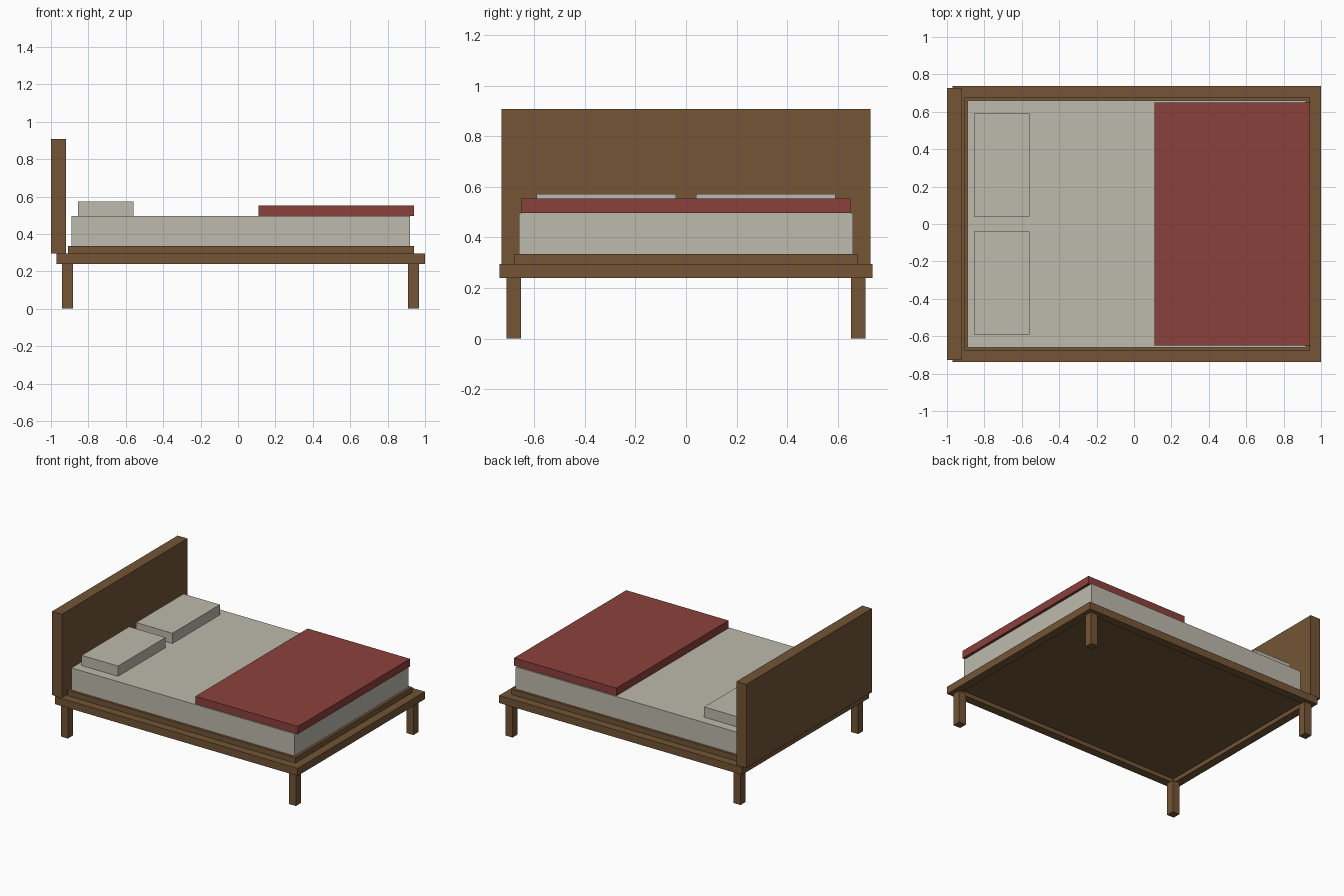
import bpy

if "Cube" in bpy.data.objects:
    bpy.data.objects.remove(bpy.data.objects["Cube"])


def srgb(r, g, b):
    return [((c / 255 + 0.055) / 1.055) ** 2.4 for c in (r, g, b)] + [1.0]


def material(name, rgb):
    m = bpy.data.materials.new(name)
    m.diffuse_color = srgb(*rgb)
    m.use_nodes = True
    m.node_tree.nodes["Principled BSDF"].inputs["Base Color"].default_value = m.diffuse_color
    return m


wood = material("brown_wood", (115, 85, 54))
linen = material("cream_linen", (190, 186, 173))
red = material("red_fabric", (139, 65, 60))


def box(name, x, y, z, mat):
    """Box from (min, max) ranges on each axis."""
    verts = [(a, b, c) for a in x for b in y for c in z]
    faces = [(0, 1, 3, 2), (4, 6, 7, 5), (0, 4, 5, 1),
             (2, 3, 7, 6), (0, 2, 6, 4), (1, 5, 7, 3)]
    me = bpy.data.meshes.new(name)
    me.from_pydata(verts, [], faces)
    me.materials.append(mat)
    ob = bpy.data.objects.new(name, me)
    bpy.context.collection.objects.link(ob)
    return ob


# Frame rails around the base
W, Z0, Z1 = 0.737, 0.24, 0.295
IN = W - 0.06
box("head_rail", (-0.97, -0.91), (-W, W), (Z0, Z1), wood)
box("foot_rail", (0.94, 1.0), (-W, W), (Z0, Z1), wood)
box("left_rail", (-0.91, 0.94), (IN, W), (Z0, Z1), wood)
box("right_rail", (-0.91, 0.94), (-W, -IN), (Z0, Z1), wood)

# Platform, set into the rails and rising above them
box("platform", (-0.91, 0.94), (-IN, IN), (0.27, 0.335), wood)

# Headboard
box("headboard", (-1.0, -0.92), (-0.728, 0.728), (Z1, 0.908), wood)

# Mattress and blanket
box("mattress", (-0.89, 0.92), (-0.659, 0.659), (0.335, 0.497), linen)
box("blanket", (0.11, 0.94), (-0.65, 0.65), (0.497, 0.553), red)

# Legs and pillows, mirrored across the centre line
for side, s in (("right", -1), ("left", 1)):
    for end, x in (("head", -0.94), ("foot", 0.91)):
        box(f"{end}_{side}_leg", (x, x + 0.057),
            sorted((s * 0.652, s * 0.71)), (0, Z0), wood)
    box(f"{side}_pillow", (-0.855, -0.56),
        sorted((s * 0.04, s * 0.59)), (0.497, 0.572), linen)
